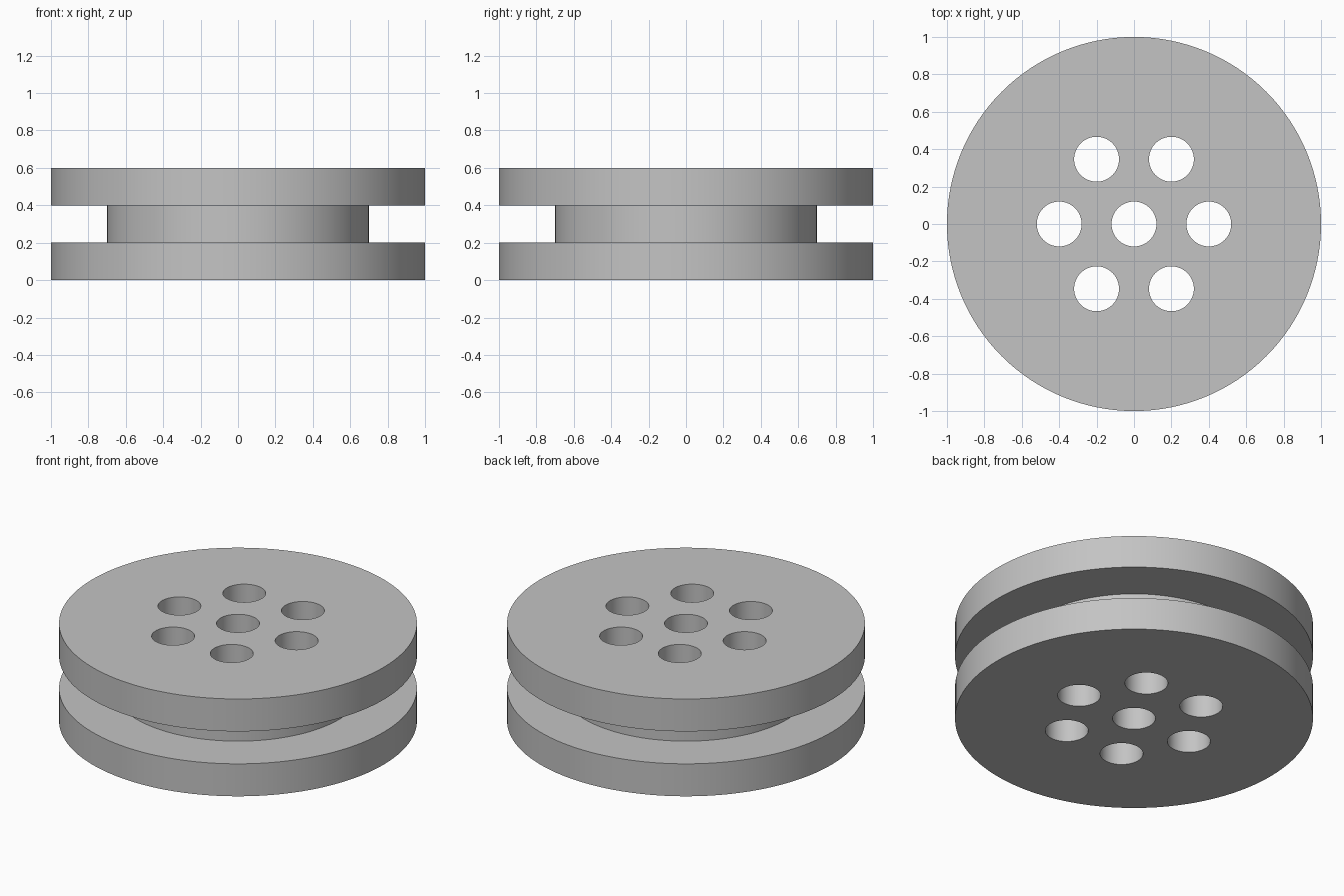
import bpy
import bmesh
from math import pi, cos, sin, tau, radians
from mathutils import Matrix, Vector

cube = bpy.data.objects.get("Cube")
if cube:
    bpy.data.objects.remove(cube, do_unlink=True)

RIM, HUB, LAYER = 1.0, 0.7, 0.2      # flange radius, groove radius, layer height
HOLE, RING = 0.12, 0.4               # hole radius, bolt circle radius

grey = bpy.data.materials.new("plain grey")
grey.use_nodes = True
colour = (0.55, 0.55, 0.55, 1)
grey.diffuse_color = colour
grey.node_tree.nodes["Principled BSDF"].inputs["Base Color"].default_value = colour


def add_object(name, bm):
    mesh = bpy.data.meshes.new(name)
    bmesh.ops.recalc_face_normals(bm, faces=bm.faces)
    bm.to_mesh(mesh)
    bm.free()
    mesh.materials.append(grey)
    obj = bpy.data.objects.new(name, mesh)
    bpy.context.collection.objects.link(obj)
    return obj


# Grooved wheel: two flanges and a narrower hub, as one turned solid
bm = bmesh.new()
steps = [(RIM, 0), (RIM, 1), (HUB, 1), (HUB, 2), (RIM, 2), (RIM, 3)]
rings = []
for radius, level in steps:
    rings.append(bmesh.ops.create_circle(
        bm, segments=128, radius=radius,
        matrix=Matrix.Translation((0, 0, level * LAYER)))["verts"])
for low, high in zip(rings, rings[1:]):
    for i in range(len(low)):
        bm.faces.new((low[i - 1], low[i], high[i], high[i - 1]))
bm.faces.new(rings[0])
bm.faces.new(rings[-1])
wheel = add_object("grooved_wheel", bm)

# Through holes: one in the centre and six around it
bm = bmesh.new()
centres = [Vector((0, 0, 0))]
centres += [Vector((cos(k * tau / 6), sin(k * tau / 6), 0)) * RING for k in range(6)]
for centre in centres:
    centre.z = 1.5 * LAYER
    bmesh.ops.create_cone(bm, cap_ends=True, segments=64, radius1=HOLE, radius2=HOLE,
                          depth=5 * LAYER, matrix=Matrix.Translation(centre))
cutter = add_object("hole_cutter", bm)
cutter.hide_render = True

drill = wheel.modifiers.new("drill holes", "BOOLEAN")
drill.operation = "DIFFERENCE"
drill.solver = "EXACT"
drill.object = cutter

bpy.ops.object.select_all(action="DESELECT")
wheel.select_set(True)
bpy.context.view_layer.objects.active = wheel
bpy.ops.object.modifier_apply(modifier=drill.name)
bpy.data.objects.remove(cutter, do_unlink=True)
bpy.ops.object.shade_smooth_by_angle(angle=radians(30))
